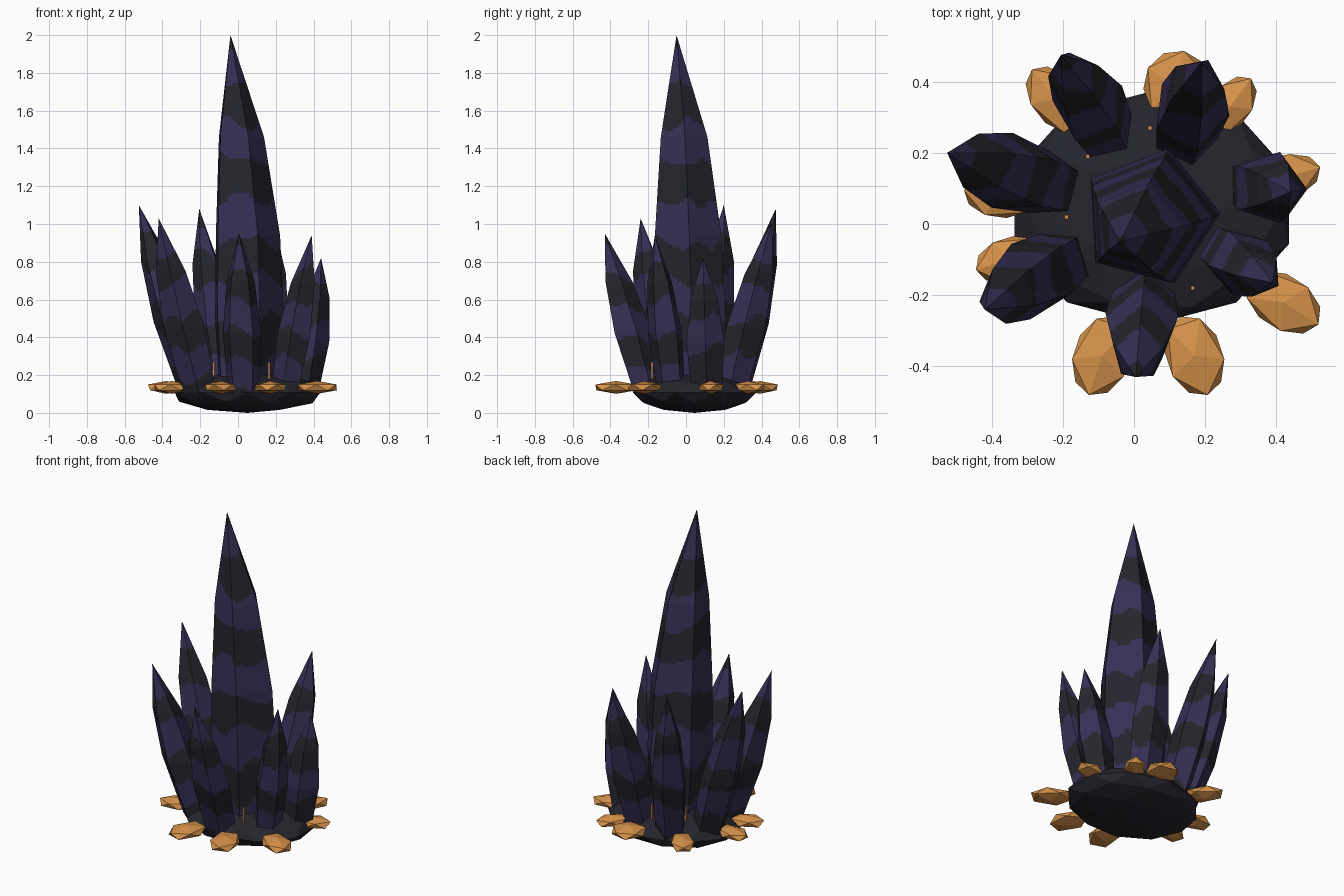
import bpy, bmesh, math, random
from mathutils import Vector, Matrix

if "Cube" in bpy.data.objects:
    bpy.data.objects.remove(bpy.data.objects["Cube"])

random.seed(4)


def material(name, rgb):
    m = bpy.data.materials.new(name)
    m.diffuse_color = (*rgb, 1)
    m.use_nodes = True
    m.node_tree.nodes["Principled BSDF"].inputs["Base Color"].default_value = m.diffuse_color
    return m


STONE = material("dark_stone", (0.018, 0.018, 0.026))
VIOLET = material("dark_violet", (0.039, 0.028, 0.09))
AMBER = material("amber", (0.68, 0.29, 0.07))


def finish(bm, name, mats):
    bmesh.ops.recalc_face_normals(bm, faces=bm.faces)
    me = bpy.data.meshes.new(name)
    bm.to_mesh(me)
    bm.free()
    for m in mats:
        me.materials.append(m)
    ob = bpy.data.objects.new(name, me)
    bpy.context.collection.objects.link(ob)
    return ob


def crystal(name, rings, tip, turn, period, peak, cols=8, step=0.016):
    """Five-sided spike through (x, y, z, radius) rings to a tip, with wavy bands."""
    stations = [*rings, (*tip, 0.0)]
    rows = []
    for a, b in zip(stations, stations[1:]):
        n = max(2, round((b[2] - a[2]) / step))
        rows += [[p + (q - p) * i / n for p, q in zip(a, b)] for i in range(n)]
    corners = [Vector((math.cos(turn + k * math.tau / 5), math.sin(turn + k * math.tau / 5), 0))
               for k in range(5)]
    outline = [corners[k].lerp(corners[(k + 1) % 5], c / cols) for k in range(5) for c in range(cols)]
    bm = bmesh.new()
    grid = [[bm.verts.new(Vector((x, y, z)) + d * r) for d in outline] for x, y, z, r in rows]
    top = bm.verts.new(tip)
    n = len(outline)
    bm.faces.new(grid[0])
    for i in range(n):
        j = (i + 1) % n
        for lo, hi in zip(grid, grid[1:]):
            bm.faces.new((lo[i], lo[j], hi[j], hi[i]))
        bm.faces.new((grid[-1][i], grid[-1][j], top))
    # Violet bands, chosen by height plus a gentle ripple
    for f in bm.faces:
        x, y, z = f.calc_center_median()
        ripple = (0.03 * math.sin(17 * x + 9 * y + 5 * z + turn)
                  + 0.022 * math.sin(31 * y - 23 * x + 8 * z))
        f.material_index = int(math.cos(math.tau * (z + ripple - peak) / period) > 0)
    return finish(bm, name, [STONE, VIOLET])


# Rock base: flattened faceted ball
bm = bmesh.new()
bmesh.ops.create_icosphere(bm, subdivisions=2, radius=1, matrix=Matrix.Translation((0.05, 0.045, 0.108))
                           @ Matrix.Diagonal((0.405, 0.328, 0.108, 1)))
finish(bm, "rock_base", [STONE])

# Tall central crystal
crystal("main_crystal",
        [(0.05, 0.025, 0.1, 0.175), (0.045, 0.02, 0.5, 0.198),
         (0.038, 0.008, 0.94, 0.185), (0.008, -0.012, 1.46, 0.13)],
        (-0.04, -0.05, 2.0), math.radians(3), 0.42, 1.86)

# Ring of leaning crystals: name, foot, tip, width, turn in degrees
small = [
    ("left_crystal", (-0.22, 0.105), (-0.525, 0.20, 1.10), 0.115, 20),
    ("front_left_crystal", (-0.20, -0.10), (-0.42, -0.24, 1.03), 0.115, 50),
    ("front_crystal", (0.03, -0.20), (0.005, -0.43, 0.95), 0.108, 15),
    ("front_right_crystal", (0.25, -0.075), (0.39, -0.165, 0.94), 0.095, 40),
    ("right_crystal", (0.34, 0.11), (0.44, 0.09, 0.82), 0.105, 0),
    ("back_right_crystal", (0.14, 0.235), (0.19, 0.455, 1.01), 0.11, 65),
    ("back_left_crystal", (-0.075, 0.25), (-0.205, 0.475, 1.08), 0.105, 30),
]
for name, foot, tip, w, turn in small:
    a, b = Vector((*foot, 0.1)), Vector(tip)
    rings = [(*a.lerp(b, t), w * s) for t, s in ((0, 0.8), (0.38, 1.0), (0.7, 0.72))]
    crystal(name, rings, tip, math.radians(turn), 0.33, tip[2] - 0.08 - random.uniform(0, 0.1), cols=6)

# Amber shards lying around the rim: centre x, y, half length, half width
shards = [(-0.09, -0.37, 0.13, 0.09), (0.17, -0.37, 0.13, 0.09), (0.42, -0.22, 0.13, 0.085),
          (0.42, 0.13, 0.12, 0.07), (0.27, 0.33, 0.11, 0.065), (0.12, 0.39, 0.11, 0.105),
          (-0.22, 0.35, 0.12, 0.075), (-0.38, 0.08, 0.11, 0.07), (-0.35, -0.10, 0.11, 0.07)]
for i, (x, y, ln, wd) in enumerate(shards):
    bm = bmesh.new()
    out = math.atan2(y - 0.02, x - 0.04)
    bmesh.ops.create_icosphere(bm, subdivisions=1, radius=1, matrix=Matrix.Translation((x, y, 0.135))
                               @ Matrix.Rotation(out, 4, 'Z') @ Matrix.Diagonal((ln, wd, 0.034, 1)))
    finish(bm, f"amber_shard_{i + 1}", [AMBER])

# Thin amber splinters standing on the rock
for i, (x, y) in enumerate([(0.045, 0.27), (-0.13, 0.19), (-0.19, 0.02), (0.165, -0.18)]):
    bm = bmesh.new()
    bmesh.ops.create_cube(bm, size=1, matrix=Matrix.Translation((x, y, 0.225))
                          @ Matrix.Diagonal((0.011, 0.011, 0.09, 1)))
    finish(bm, f"amber_splinter_{i + 1}", [AMBER])
